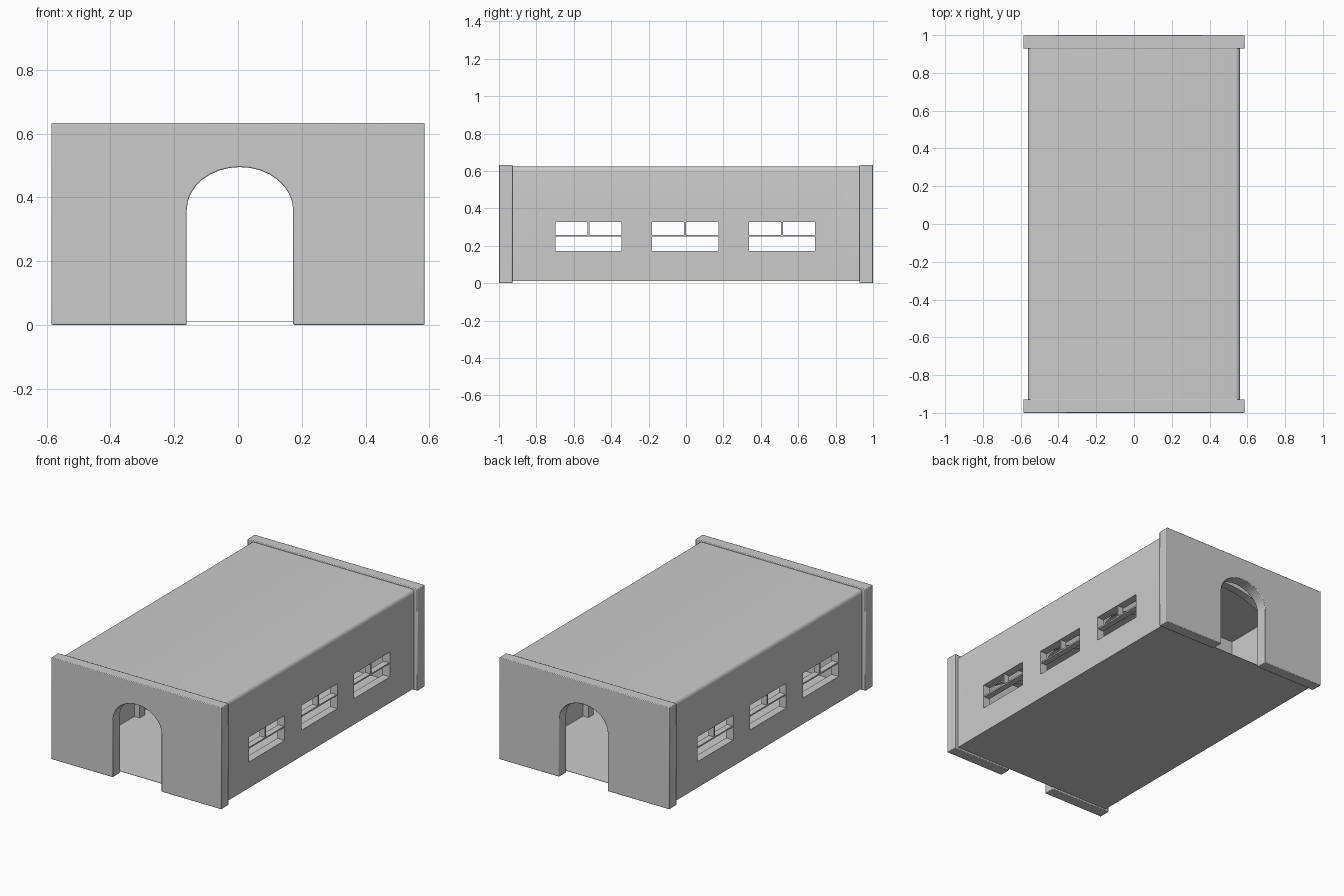
import bpy, bmesh
from math import sin, cos, pi

if "Cube" in bpy.data.objects:
    bpy.data.objects.remove(bpy.data.objects["Cube"])


def prism(name, outline, y0, y1, bevel=0.0):
    """Extrude an (x, z) outline along y."""
    bm = bmesh.new()
    face = bm.faces.new([bm.verts.new((x, y0, z)) for x, z in outline])
    ext = bmesh.ops.extrude_face_region(bm, geom=[face])
    verts = [v for v in ext["geom"] if isinstance(v, bmesh.types.BMVert)]
    bmesh.ops.translate(bm, verts=verts, vec=(0, y1 - y0, 0))
    bmesh.ops.recalc_face_normals(bm, faces=bm.faces)
    me = bpy.data.meshes.new(name)
    bm.to_mesh(me)
    bm.free()
    ob = bpy.data.objects.new(name, me)
    bpy.context.collection.objects.link(ob)
    if bevel:
        mod = ob.modifiers.new("soft_edges", "BEVEL")
        mod.width = bevel
        mod.segments = 2
        mod.limit_method = "ANGLE"
        mod.angle_limit = 0.8
    return ob


def box(name, x0, x1, y0, y1, z0, z1):
    return prism(name, [(x0, z0), (x1, z0), (x1, z1), (x0, z1)], y0, y1)


def arc(cx, cz, rx, rz, a0, a1, n):
    angles = [a0 + (a1 - a0) * i / n for i in range(n + 1)]
    return [(cx + rx * cos(a), cz + rz * sin(a)) for a in angles]


def smooth(ob):
    bpy.ops.object.select_all(action="DESELECT")
    ob.select_set(True)
    bpy.context.view_layer.objects.active = ob
    bpy.ops.object.shade_smooth_by_angle(angle=0.6)


OUT, INN, BASE, TOP, CEIL = 0.562, 0.512, 0.013, 0.625, 0.585

# End walls with arched doorways reaching the ground
door = arc(0.006, 0.36, 0.167, 0.135, 0, pi, 16)
wall = ([(0.585, 0), (0.585, 0.633), (-0.585, 0.633), (-0.585, 0),
         (-0.161, 0)] + door[::-1] + [(0.173, 0)])
for name, y0, y1 in (("front_wall", -1, -0.928), ("back_wall", 0.928, 1)):
    smooth(prism(name, wall, y0, y1, 0.004))

# Hollow body: side walls and roof with rounded eaves
r = 0.025
profile = ([(OUT, BASE)] + arc(OUT - r, TOP - r, r, r, 0, pi / 2, 5)
           + arc(-OUT + r, TOP - r, r, r, pi / 2, pi, 5)
           + [(-OUT, BASE), (-INN, BASE), (-INN, CEIL), (INN, CEIL), (INN, BASE)])
body = prism("side_walls_and_roof", profile, -0.93, 0.93)

# Window openings cut through both sides
windows = [(-0.697, -0.345), (-0.181, 0.173), (0.338, 0.69)]
cutters = [box("window_cutter", -0.8, 0.8, y0, y1, 0.173, 0.327) for y0, y1 in windows]
for c in cutters:
    c.hide_render = True
    mod = body.modifiers.new("window", "BOOLEAN")
    mod.operation = "DIFFERENCE"
    mod.solver = "EXACT"
    mod.object = c
bpy.context.view_layer.objects.active = body
for mod in list(body.modifiers):
    bpy.ops.object.modifier_apply(modifier=mod.name)
for c in cutters:
    bpy.data.objects.remove(c)
smooth(body)

# Glazing bars: one rail and one upper mullion per window
for side in (-1, 1):
    x0, x1 = sorted((side * (INN + 0.006), side * (OUT - 0.006)))
    for y0, y1 in windows:
        mid = (y0 + y1) / 2 - 0.001
        box("window_rail", x0, x1, y0, y1, 0.25, 0.259)
        box("window_mullion", x0, x1, mid - 0.005, mid + 0.005, 0.259, 0.327)

# Thin floor sheet
box("floor", -OUT, OUT, -0.93, 0.93, BASE - 0.002, BASE)

# Arched ribs inside, between the windows
rib = ([(INN, BASE), (INN, CEIL), (-INN, CEIL), (-INN, BASE), (-0.475, BASE)]
       + arc(0, 0.27, 0.475, 0.285, pi, 0, 24) + [(0.475, BASE)])
for y in (-0.8, -0.262, 0.256, 0.8):
    smooth(prism("inner_rib", rib, y - 0.025, y + 0.025))
